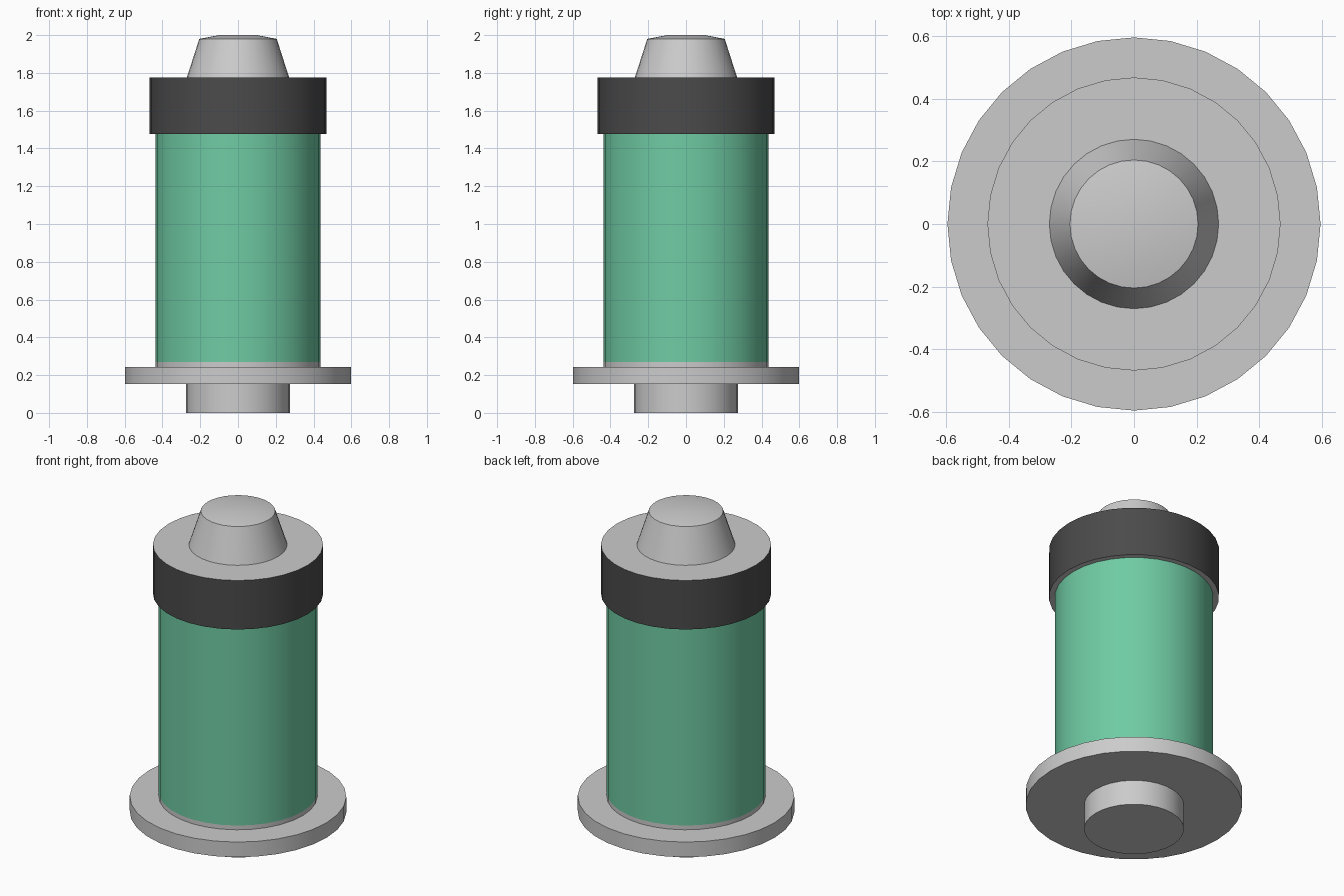
import bpy, bmesh, math

if "Cube" in bpy.data.objects:
    bpy.data.objects.remove(bpy.data.objects["Cube"])

SIDES = 32


def material(name, rgb):
    mat = bpy.data.materials.new(name)
    mat.diffuse_color = (*rgb, 1)
    mat.use_nodes = True
    mat.node_tree.nodes["Principled BSDF"].inputs["Base Color"].default_value = mat.diffuse_color
    return mat


def lathe(name, profile, mat=None):
    """Spin (radius, z) points round z; cap both ends unless the profile is open."""
    bm = bmesh.new()
    rings = [[bm.verts.new((r * math.cos(2 * math.pi * i / SIDES),
                            r * math.sin(2 * math.pi * i / SIDES), z))
              for i in range(SIDES)] for r, z in profile]
    for a, b in zip(rings, rings[1:]):
        for i in range(SIDES):
            j = (i + 1) % SIDES
            bm.faces.new((a[i], a[j], b[j], b[i]))
    bm.faces.new(rings[0][::-1])
    bm.faces.new(rings[-1])
    mesh = bpy.data.meshes.new(name)
    bm.to_mesh(mesh)
    bm.free()
    obj = bpy.data.objects.new(name, mesh)
    bpy.context.collection.objects.link(obj)
    if mat:
        # slot 0 stays plain grey for the caps, slot 1 colours the side wall
        mesh.materials.append(None)
        mesh.materials.append(mat)
        for p in mesh.polygons:
            p.material_index = 1 if abs(p.normal.z) < 0.5 else 0
    bpy.ops.object.select_all(action='DESELECT')
    obj.select_set(True)
    bpy.context.view_layer.objects.active = obj
    bpy.ops.object.shade_smooth_by_angle(angle=math.radians(30))
    return obj


green = material("green_glass", (0.16, 0.60, 0.37))
dark = material("dark_band", (0.07, 0.07, 0.07))

# Stub, flange and thin collar under the body
lathe("base", [(0.275, 0), (0.275, 0.152), (0.597, 0.152), (0.597, 0.244),
               (0.437, 0.244), (0.437, 0.27)])
# Green cylinder
lathe("body", [(0.437, 0.27), (0.437, 1.477)], green)
# Dark band with grey end faces
lathe("band", [(0.469, 1.477), (0.469, 1.775)], dark)
# Tapered tip with a slightly domed top
lathe("tip", [(0.271, 1.775), (0.205, 1.98), (0.10, 2.0)])
